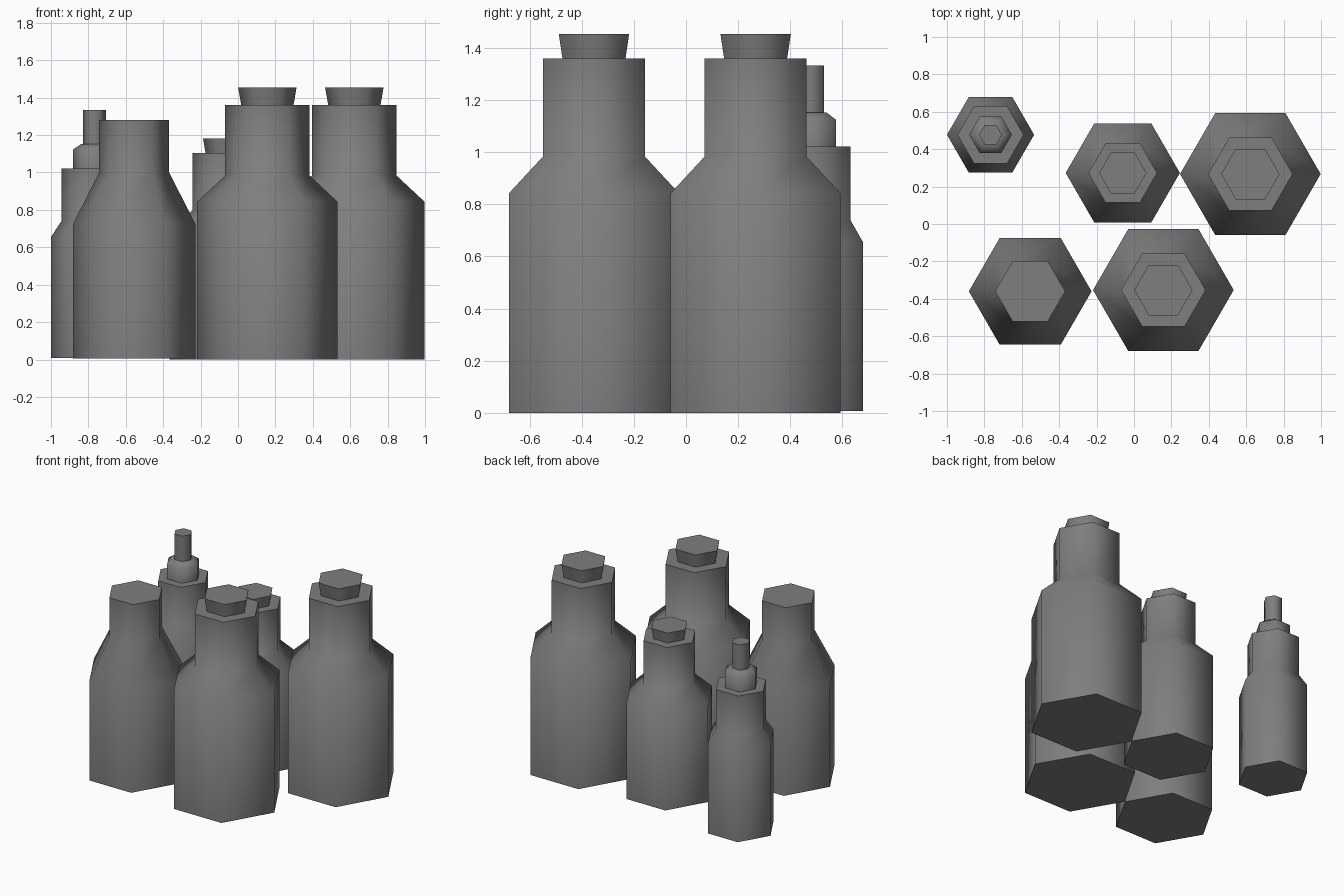
import bpy, bmesh, math

cube = bpy.data.objects.get("Cube")
if cube:
    bpy.data.objects.remove(cube, do_unlink=True)

SIDES = 6

grey = bpy.data.materials.new("bottle_grey")
grey.use_nodes = True
colour = (0.21, 0.21, 0.21, 1)
grey.diffuse_color = colour
grey.node_tree.nodes["Principled BSDF"].inputs["Base Color"].default_value = colour


def turned(name, profile, centre, scale=1.0):
    """Closed hexagonal solid from (radius, height) rings, capped at both ends."""
    bm = bmesh.new()
    rings = []
    for radius, height in profile:
        angles = [math.tau * i / SIDES for i in range(SIDES)]
        rings.append([bm.verts.new((radius * math.cos(a) * scale,
                                    radius * math.sin(a) * scale,
                                    height * scale)) for a in angles])
    for low, high in zip(rings, rings[1:]):
        for i in range(SIDES):
            j = (i + 1) % SIDES
            bm.faces.new((low[i], low[j], high[j], high[i]))
    bm.faces.new(rings[0][::-1])
    bm.faces.new(rings[-1])
    mesh = bpy.data.meshes.new(name)
    bm.to_mesh(mesh)
    bm.free()
    mesh.materials.append(grey)
    obj = bpy.data.objects.new(name, mesh)
    obj.location = (*centre, 0)
    bpy.context.collection.objects.link(obj)
    # Soft shading round the sides, crisp rims
    bpy.ops.object.select_all(action="DESELECT")
    obj.select_set(True)
    bpy.context.view_layer.objects.active = obj
    bpy.ops.object.shade_smooth_by_angle(angle=math.radians(65))
    return obj


# Corked bottles: two large and one smaller copy
corked = [(0.376, 0), (0.376, 0.843), (0.226, 0.983), (0.226, 1.36)]
cork = [(0.138, 1.35), (0.156, 1.454)]
for label, centre, scale in (("front", (0.157, -0.353), 1),
                             ("right", (0.622, 0.267), 1),
                             ("middle", (-0.06, 0.273), 0.812)):
    turned(label + "_bottle", corked, centre, scale)
    turned(label + "_cork", cork, centre, scale)

# Open-style bottle with long sloping shoulders
turned("sloped_bottle",
       [(0.328, 0.005), (0.328, 0.723), (0.187, 1.0), (0.187, 1.28)],
       (-0.555, -0.36))

# Small dropper bottle with collar and spout
dropper_at = (-0.767, 0.477)
turned("dropper_bottle",
       [(0.233, 0.007), (0.233, 0.655), (0.177, 0.74), (0.177, 1.022)], dropper_at)
turned("dropper_collar",
       [(0.114, 1.01), (0.114, 1.124), (0.072, 1.152)], dropper_at)
turned("dropper_spout", [(0.061, 1.14), (0.061, 1.333)], dropper_at)
